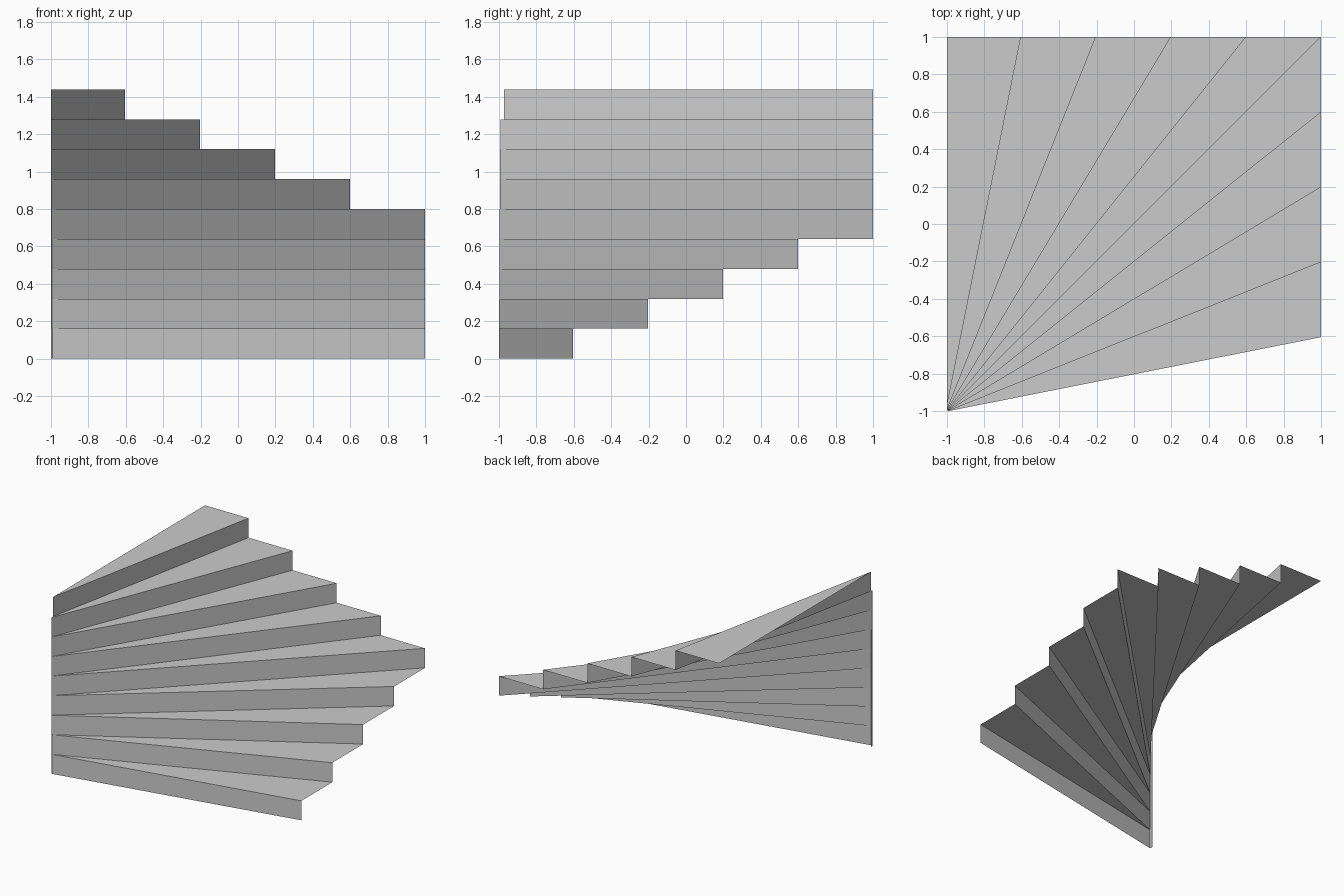
import bpy
import bmesh

if "Cube" in bpy.data.objects:
    bpy.data.objects.remove(bpy.data.objects["Cube"])

STEPS = 9
RISE = 0.16

# Outer ends of the risers run up the right side, round the corner, then along the back
side = [-0.605 + 0.4012 * i for i in range(4)]
outer = ([(1, y) for y in side] + [(1, 1)]
         + [(x, 1) for x in reversed(side)] + [(-1, 1)])

# Inner ends crowd together around the newel corner
inner = [(-0.992 - 0.008 * i / 7, -1 + 0.007 * i / 7) for i in range(8)]
inner += [(-1, -0.973)] * 2


def sheet(name, quads):
    """Make one open sheet object from a list of polygons."""
    bm = bmesh.new()
    for quad in quads:
        bm.faces.new([bm.verts.new(p) for p in quad])
    bmesh.ops.remove_doubles(bm, verts=bm.verts, dist=1e-5)
    mesh = bpy.data.meshes.new(name)
    bm.to_mesh(mesh)
    bm.free()
    obj = bpy.data.objects.new(name, mesh)
    bpy.context.collection.objects.link(obj)
    return obj


risers, treads, string = [], [], []
for i in range(STEPS):
    low, high = i * RISE, (i + 1) * RISE
    a, b, c, d = inner[i], outer[i], outer[i + 1], inner[i + 1]
    # Vertical riser facing the climber
    risers.append([(*a, low), (*b, low), (*b, high), (*a, high)])
    # Wedge tread; the top one comes to a point
    tread = [(*a, high), (*b, high), (*c, high)]
    if d != a:
        tread.append((*d, high))
        # Narrow inner string reaching from the floor to this tread
        string.append([(*d, 0), (*a, 0), (*a, high), (*d, high)])
    treads.append(tread)

sheet("risers", risers)
sheet("winder_treads", treads)
sheet("inner_string", string)
